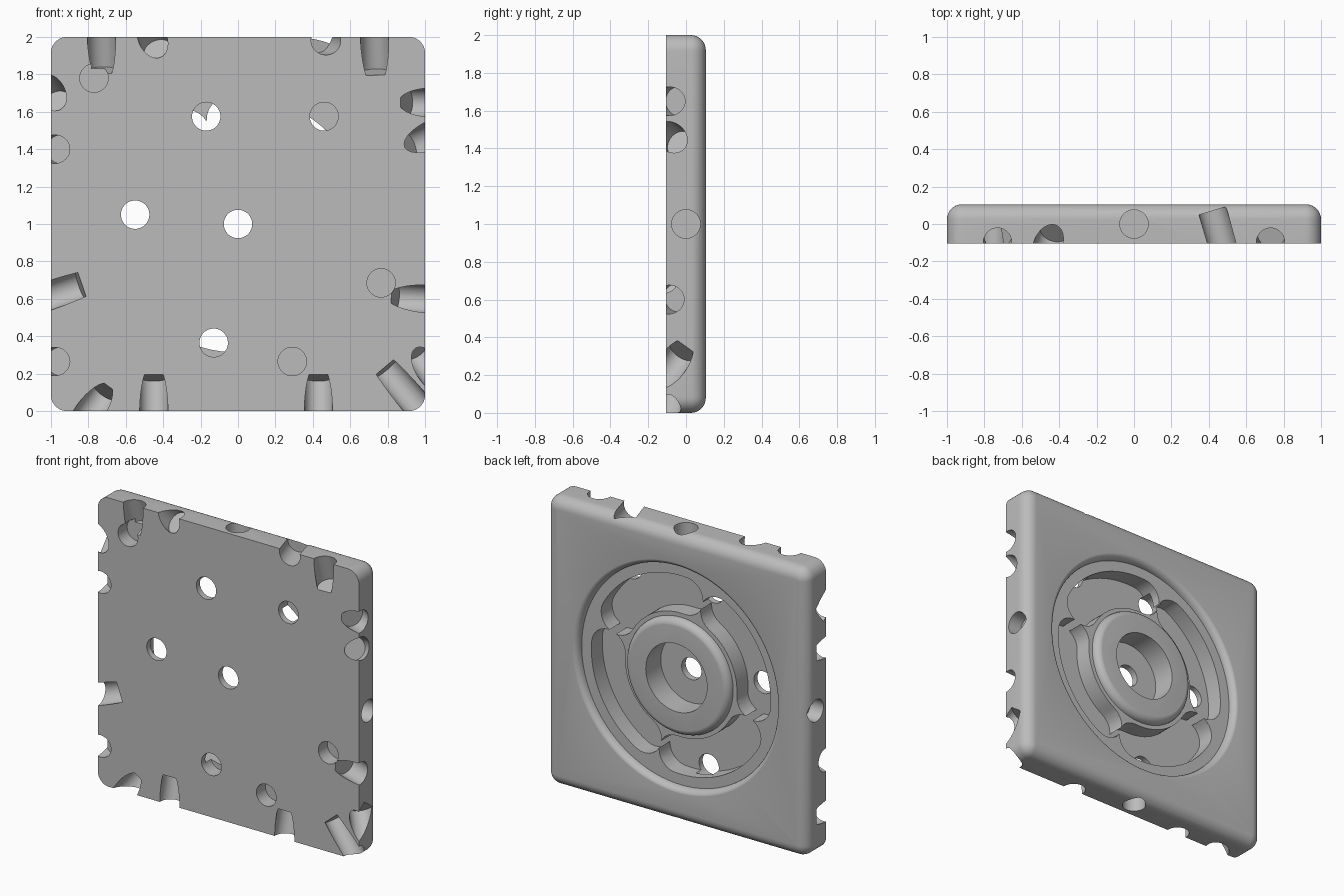
import bpy, bmesh
from math import radians, sin, cos, pi
from mathutils import Vector, Matrix

cube = bpy.data.objects.get("Cube")
if cube:
    bpy.data.objects.remove(cube, do_unlink=True)

T = 0.105        # half thickness
HOLE = 0.076     # drill radius

grey = bpy.data.materials.new("grey")
grey.use_nodes = True
tone = (0.5, 0.5, 0.5, 1)
grey.diffuse_color = tone
grey.node_tree.nodes["Principled BSDF"].inputs["Base Color"].default_value = tone


def add_object(name, bm):
    bmesh.ops.recalc_face_normals(bm, faces=bm.faces[:])
    mesh = bpy.data.meshes.new(name)
    bm.to_mesh(mesh)
    bm.free()
    mesh.materials.append(grey)
    obj = bpy.data.objects.new(name, mesh)
    bpy.context.scene.collection.objects.link(obj)
    return obj


cutters = []


def drill(a, b, radius=HOLE, overshoot=0.15, sides=48):
    """Flat-ended cylinder whose end disc sits at b, entering through a."""
    a, b = Vector(a), Vector(b)
    way = (b - a).normalized()
    a -= way * overshoot
    turn = way.to_track_quat('Z', 'Y').to_matrix().to_4x4()
    bm = bmesh.new()
    bmesh.ops.create_cone(bm, cap_ends=True, segments=sides, radius1=radius,
                          radius2=radius, depth=(b - a).length,
                          matrix=Matrix.Translation((a + b) / 2) @ turn)
    cutters.append(add_object("drill_cutter", bm))


def prism(outline, y0, y1):
    """Extrude an (x, z) outline from y0 to y1."""
    bm = bmesh.new()
    face = bm.faces.new([bm.verts.new((x, y0, z)) for x, z in outline])
    new = bmesh.ops.extrude_face_region(bm, geom=[face])["geom"]
    bmesh.ops.translate(bm, vec=(0, y1 - y0, 0),
                        verts=[v for v in new if isinstance(v, bmesh.types.BMVert)])
    cutters.append(add_object("pocket_cutter", bm))


def ring(profile, sides=128):
    """Revolve a closed (radius, y) profile about the plate's axis."""
    bm = bmesh.new()
    loops = []
    for i in range(sides):
        t = 2 * pi * i / sides
        loops.append([bm.verts.new((r * cos(t), y, 1 + r * sin(t))) for r, y in profile])
    n = len(profile)
    for i in range(sides):
        p, q = loops[i], loops[(i + 1) % sides]
        for j in range(n):
            k = (j + 1) % n
            bm.faces.new((p[j], p[k], q[k], q[j]))
    cutters.append(add_object("groove_cutter", bm))


# Plate with rounded corners and a rounded back rim
bm = bmesh.new()
bmesh.ops.create_cube(bm, size=2, matrix=Matrix.Translation((0, 0, 1)) @ Matrix.Diagonal((1, T, 1, 1)))
corners = [e for e in bm.edges if abs(e.verts[0].co.y - e.verts[1].co.y) > T]
bmesh.ops.bevel(bm, geom=corners, offset=0.085, segments=8, profile=0.5, affect='EDGES')
rim = [e for e in bm.edges if all(v.co.y > T - 0.001 for v in e.verts)]
bmesh.ops.bevel(bm, geom=rim, offset=0.08, segments=8, profile=0.5, affect='EDGES')
bmesh.ops.remove_doubles(bm, verts=bm.verts[:], dist=0.0005)
plate = add_object("wheel_plate", bm)

# Round groove in the back, leaving a hub with a softened edge
floor = 0.055
steps = [radians(15 * i) for i in range(7)]
hub_edge = [(0.35 + 0.05 * sin(t), floor + 0.051 * cos(t)) for t in steps]
outer_edge = [(0.80 - 0.04 * cos(t), floor + 0.051 * sin(t)) for t in steps]
ring(hub_edge + outer_edge + [(0.80, 0.2), (0.35, 0.2)])

# Hub bore
drill((0, T, 1), (0, -0.06, 1), radius=0.235, sides=96)

# Four curved pockets in the groove floor
mid, half, span = 0.558, 0.129, radians(32)
for k in range(4):
    centre = radians(62 + 90 * k)
    pts = []
    for i in range(17):
        t = centre - span + 2 * span * i / 16
        pts.append(((mid + half) * cos(t), 1 + (mid + half) * sin(t)))
    for end, first in ((centre + span, 0), (centre - span, pi)):
        for i in range(1, 12):
            t = end + first + pi * i / 12
            pts.append((mid * cos(end) + half * cos(t), 1 + mid * sin(end) + half * sin(t)))
        if first == 0:
            for i in range(17):
                t = centre + span - 2 * span * i / 16
                pts.append(((mid - half) * cos(t), 1 + (mid - half) * sin(t)))
    prism(pts, -0.065, 0.15)

# Straight holes in the front face
for x, z in ((-0.77, 1.78), (-0.17, 1.575), (0.46, 1.575), (-0.55, 1.05),
             (0, 1), (0.765, 0.685), (-0.13, 0.365), (0.29, 0.265)):
    drill((x, -T, z), (x, -0.005, z))

# Centre hole in each edge
for sx, sz in ((1, 0), (-1, 0), (0, 1), (0, -1)):
    drill((sx, 0, 1 + sz), (sx * 0.9, 0, 1 + sz * 0.9))

# Slanted holes breaking the front edges
slanted = [
    ((-0.73, -0.10, 2), (-0.725, -0.05, 1.82)),
    ((-0.46, -0.11, 2), (-0.43, -0.04, 1.93)),
    ((0.47, -0.105, 1.98), (0.42, 0.07, 1.99)),
    ((0.73, -0.10, 2), (0.735, -0.05, 1.81)),
    ((1, -0.09, 1.65), (0.90, -0.04, 1.65)),
    ((1, -0.08, 1.46), (0.91, -0.03, 1.42)),
    ((1, -0.09, 0.60), (0.84, -0.04, 0.61)),
    ((1, -0.07, 0.26), (0.95, -0.02, 0.33)),
    ((0.95, -0.10, 0.04), (0.79, -0.06, 0.23)),
    ((-0.79, -0.10, 0), (-0.71, -0.04, 0.11)),
    ((-0.45, -0.10, 0), (-0.45, -0.05, 0.18)),
    ((0.43, -0.10, 0), (0.43, -0.05, 0.18)),
    ((-1, -0.10, 0.62), (-0.84, -0.07, 0.675)),
    ((-0.98, -0.105, 0.265), (-0.95, -0.02, 0.265)),
    ((-0.98, -0.105, 1.40), (-0.95, -0.02, 1.40)),
    ((-1, -0.10, 1.70), (-0.97, -0.04, 1.65)),
]
for a, b in slanted:
    drill(a, b)

# Cut everything out of the plate, then drop the cutters
for c in cutters:
    mod = plate.modifiers.new("cut", 'BOOLEAN')
    mod.operation = 'DIFFERENCE'
    mod.solver = 'EXACT'
    mod.object = c
bpy.context.view_layer.update()
result = bpy.data.meshes.new_from_object(plate.evaluated_get(bpy.context.evaluated_depsgraph_get()))
plate.modifiers.clear()
plate.data = result
for c in cutters:
    bpy.data.objects.remove(c, do_unlink=True)
plate.data.materials.clear()
plate.data.materials.append(grey)

bpy.ops.object.select_all(action='DESELECT')
plate.select_set(True)
bpy.context.view_layer.objects.active = plate
bpy.ops.object.shade_smooth_by_angle(angle=radians(30))
